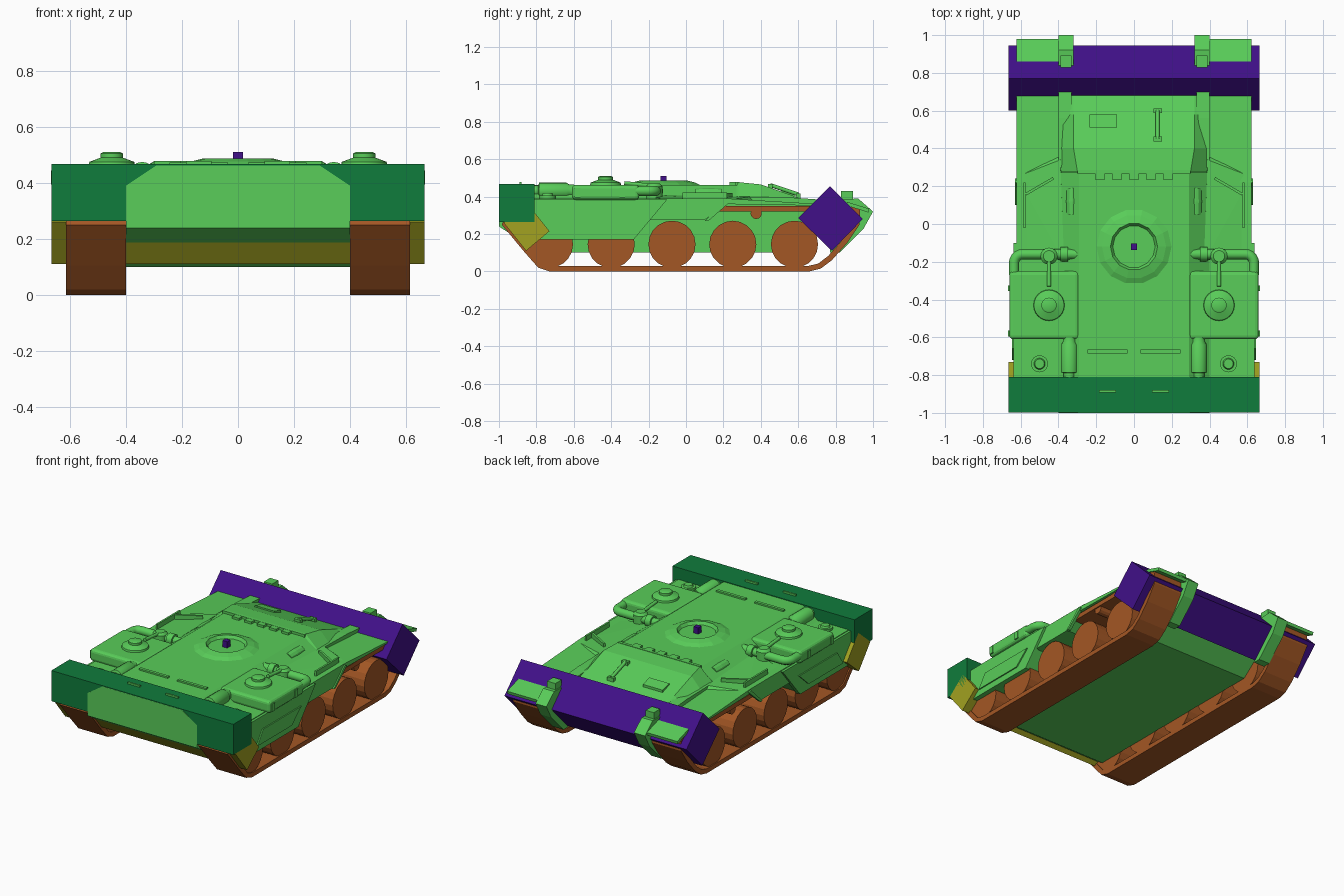
import bpy, bmesh, math
from mathutils import Vector, Matrix

if "Cube" in bpy.data.objects:
    bpy.data.objects.remove(bpy.data.objects["Cube"])


def material(name, rgb):
    m = bpy.data.materials.new(name)
    m.diffuse_color = (*rgb, 1)
    m.use_nodes = True
    m.node_tree.nodes["Principled BSDF"].inputs["Base Color"].default_value = m.diffuse_color
    return m


GREEN = material("light green", (0.10, 0.61, 0.10))
DARK = material("dark green", (0.005, 0.20, 0.045))
PURPLE = material("purple", (0.052, 0.005, 0.25))
OLIVE = material("olive", (0.36, 0.36, 0.015))
BROWN = material("rust brown", (0.37, 0.095, 0.018))


def finish(name, bm, mat, smooth=False):
    bmesh.ops.recalc_face_normals(bm, faces=bm.faces)
    me = bpy.data.meshes.new(name)
    bm.to_mesh(me)
    bm.free()
    ob = bpy.data.objects.new(name, me)
    bpy.context.collection.objects.link(ob)
    me.materials.append(mat)
    if smooth:
        bpy.ops.object.select_all(action='DESELECT')
        ob.select_set(True)
        bpy.context.view_layer.objects.active = ob
        bpy.ops.object.shade_smooth_by_angle(angle=math.radians(40))
    return ob


def loft(name, rings, mat, caps=True, closed=True, smooth=False):
    bm = bmesh.new()
    vs = [[bm.verts.new(p) for p in r] for r in rings]
    n = len(rings[0])
    for a, b in zip(vs, vs[1:]):
        for i in range(n if closed else n - 1):
            j = (i + 1) % n
            bm.faces.new((a[i], a[j], b[j], b[i]))
    if caps:
        bm.faces.new(vs[0])
        bm.faces.new(vs[-1])
    return finish(name, bm, mat, smooth)


def prism(name, profile, x0, x1, mat):
    """Side profile (y, z) pulled along x."""
    return loft(name, [[(x, y, z) for y, z in profile] for x in (x0, x1)], mat)


def box(name, c, size, mat, rz=0, bevel=0):
    bm = bmesh.new()
    bmesh.ops.create_cube(bm, size=1)
    bm.transform(Matrix.Translation(c) @ Matrix.Rotation(rz, 4, 'Z') @ Matrix.Diagonal((*size, 1)))
    ob = finish(name, bm, mat)
    if bevel:
        b = ob.modifiers.new("bevel", 'BEVEL')
        b.width, b.segments = bevel, 3
    return ob


def lathe(name, c, profile, mat, axis='Z', n=24, smooth=False):
    """Profile of (radius, offset) spun about an axis through c."""
    rot = {'Z': Matrix.Identity(3), 'X': Matrix.Rotation(math.pi / 2, 3, 'Y'),
           'Y': Matrix.Rotation(-math.pi / 2, 3, 'X')}[axis]
    rings = [[Vector(c) + rot @ Vector((r * math.cos(t), r * math.sin(t), h))
              for t in (2 * math.pi * i / n for i in range(n))] for r, h in profile]
    return loft(name, rings, mat, smooth=smooth)


def pipe(name, pts, r, mat):
    cu = bpy.data.curves.new(name, 'CURVE')
    cu.dimensions, cu.bevel_depth, cu.bevel_resolution = '3D', r, 3
    cu.use_fill_caps = True
    sp = cu.splines.new('POLY')
    sp.points.add(len(pts) - 1)
    for p, q in zip(sp.points, pts):
        p.co = (*q, 1)
    cu.materials.append(mat)
    ob = bpy.data.objects.new(name, cu)
    bpy.context.collection.objects.link(ob)
    return ob


# central hull: y, bottom z, shoulder z, half width of roof, roof z
stations = [(-1.0, .24, .39, .29, .463), (-.78, .10, .39, .29, .463), (.27, .10, .39, .29, .463),
            (.28, .10, .385, .30, .477), (.40, .10, .38, .32, .465), (.58, .10, .365, .32, .402),
            (.68, .18, .36, .32, .365), (.80, .28, .335, .31, .34)]
loft("hull", [[(-.4, y, lo), (.4, y, lo), (.4, y, sh), (w, y, zt), (-w, y, zt), (-.4, y, sh)]
              for y, lo, sh, w, zt in stations], GREEN)

# front bar, lower front block and rear block
box("front_bar", (0, -.904, .366), (1.33, .19, .202), DARK)
prism("lower_front_block", [(-.855, .11), (-.73, .215), (-.85, .365), (-.975, .26)], -.665, .665, OLIVE)
prism("rear_block", [(.60, .285), (.77, .455), (.945, .28), (.78, .11)], -.665, .665, PURPLE)

# turret ring and centre pin
lathe("turret_ring", (0, -.12, 0), [(.205, .46), (.17, .476), (.125, .487), (.112, .468), (.09, .468)],
      GREEN, n=14)
box("centre_pin", (0, -.12, .488), (.034, .034, .044), PURPLE)

# details on the rear slope of the roof
for i in range(5):
    box("roof_tooth", (-.18 + .09 * i, .257, .468), (.05, .05, .02), GREEN)
box("roof_strip", (0, .275, .469), (.60, .02, .02), GREEN)
prism("slope_hatch", [(.51, .42), (.51, .436), (.58, .418), (.58, .40)], -.235, -.09, GREEN)
pipe("slope_handle", [(.125, .45, .462), (.125, .60, .412)], .011, GREEN)
for y, z in ((.45, .455), (.60, .405)):
    box("handle_foot", (.125, y, z), (.045, .025, .025), GREEN)

belt_path = [(-.73, 0), (-.79, .02), (-.865, .105), (-.985, .25), (-.95, .33), (-.88, .35), (.88, .35),
             (.93, .335), (.928, .25), (.86, .15), (.78, .06), (.72, .015), (.66, 0)]

for s in (1, -1):
    def X(v):
        return s * v

    # track belt
    belt = loft("track_belt", [[(X(x), y, z) for y, z in belt_path] for x in (.40, .613)],
                BROWN, caps=False)
    so = belt.modifiers.new("thickness", 'SOLIDIFY')
    so.thickness, so.offset = .03, -1
    # road wheels and return rollers
    for y in (-.73, -.40, -.075, .25, .58):
        lathe("road_wheel", (X(.505), y, .145), [(.126, -.1), (.126, .1)], BROWN, 'X', 20)
    for y in (-.25, .375):
        lathe("return_roller", (X(.505), y, .31), [(.03, -.1), (.03, .1)], BROWN, 'X', 12)

    # sponson over the track
    prism("sponson", [(-.86, .39), (-.84, .17), (-.29, .17), (-.2, .275), (.10, .275), (.21, .36),
                      (.69, .352), (.69, .362), (.30, .385), (.22, .39)], X(.395), X(.622), GREEN)
    # side skirt with raised panel
    prism("side_skirt", [(-.83, .385), (-.80, .17), (-.28, .17), (-.10, .385)], X(.61), X(.638), GREEN)
    prism("skirt_panel", [(-.72, .21), (-.36, .21), (-.26, .30), (-.66, .30)], X(.63), X(.646), GREEN)
    prism("side_rib", [(.10, .27), (.12, .27), (.24, .375), (.22, .385)], X(.61), X(.63), GREEN)
    # sloped flank between roof and rear deck
    bm = bmesh.new()
    pts = [(.37, -.2, .41), (.39, .34, .40), (.62, .25, .385), (.62, -.12, .385),
           (.37, -.2, .37), (.39, .37, .37), (.62, .27, .37), (.62, -.12, .37)]
    bmesh.ops.convex_hull(bm, input=[bm.verts.new((X(x), y, z)) for x, y, z in pts])
    finish("flank_slope", bm, GREEN)

    # front deck box with clamps
    box("deck_box", (X(.475), -.43, .423), (.37, .36, .08), GREEN, bevel=.02)
    for y in (-.58, -.34):
        box("box_clamp", (X(.657), y, .42), (.018, .03, .05), GREEN)
    # domed vent and small deck cap
    lathe("vent_dome", (X(.45), -.43, 0), [(.083, .46), (.08, .475), (.04, .49), (.04, .505), (.03, .51)],
          GREEN, smooth=True)
    lathe("deck_cap", (X(.50), -.74, 0), [(.045, .38), (.045, .405), (.03, .405), (.025, .418)],
          GREEN, smooth=True)
    # exhaust drum
    lathe("exhaust_drum", (X(.342), 0, .43),
          [(.03, -.86), (.03, -.79), (.045, -.785), (.045, -.64), (.035, -.625), (.035, -.60)],
          GREEN, 'Y', 16, True)
    # bent intake pipe with junction
    bend = [(X(.59 + .045 * math.sin(a)), -.205 + .045 * math.cos(a), .43)
            for a in (math.pi / 2 * i / 5 for i in range(6))]
    pipe("intake_pipe", [(X(.30), -.16, .43)] + bend + [(X(.635), -.27, .43)], .027, GREEN)
    lathe("pipe_flange", (X(.37), -.16, .43), [(.038, -.02), (.038, .02)], GREEN, 'X', 16, True)
    lathe("pipe_junction", (X(.45), -.17, 0), [(.045, .39), (.045, .455), (.03, .47)], GREEN, n=16, smooth=True)
    pipe("junction_rod", [(X(.45), -.20, .46), (X(.45), -.33, .472)], .011, GREEN)

    # roof bars, front handles and side hatches
    box("roof_bar", (X(.14), -.675, .466), (.21, .02, .014), GREEN)
    box("front_handle", (X(.14), -.885, .472), (.09, .012, .012), GREEN)
    lathe("side_hatch", (X(.325), .12, .41), [(.033, -.07), (.036, 0), (.033, .07)], GREEN, 'Y', 12)
    # thin deck ridges
    box("deck_ridge", (X(.58), .10, .40), (.012, .24, .045), GREEN)
    box("angled_ridge", (X(.50), .20, .405), (.17, .014, .03), GREEN, rz=X(math.radians(-30)))
    # deck strip running into the rear block
    prism("deck_strip", [(.30, .37), (.70, .34), (.70, .385), (.56, .395), (.30, .40)], X(.33), X(.40), GREEN)

    # rear hook, its lug, and ribbed rear plate
    prism("rear_hook", [(.84, .385), (.92, .39), (1.0, .32), (.95, .23), (.82, .10), (.77, .10),
                        (.77, .12), (.93, .28), (.84, .36)], X(.32), X(.40), GREEN)
    box("hook_lug", (X(.36), .86, .395), (.06, .065, .07), GREEN)
    prism("rear_plate", [(.86, .372), (.98, .335), (.975, .315), (.86, .352)], X(.40), X(.622), GREEN)
